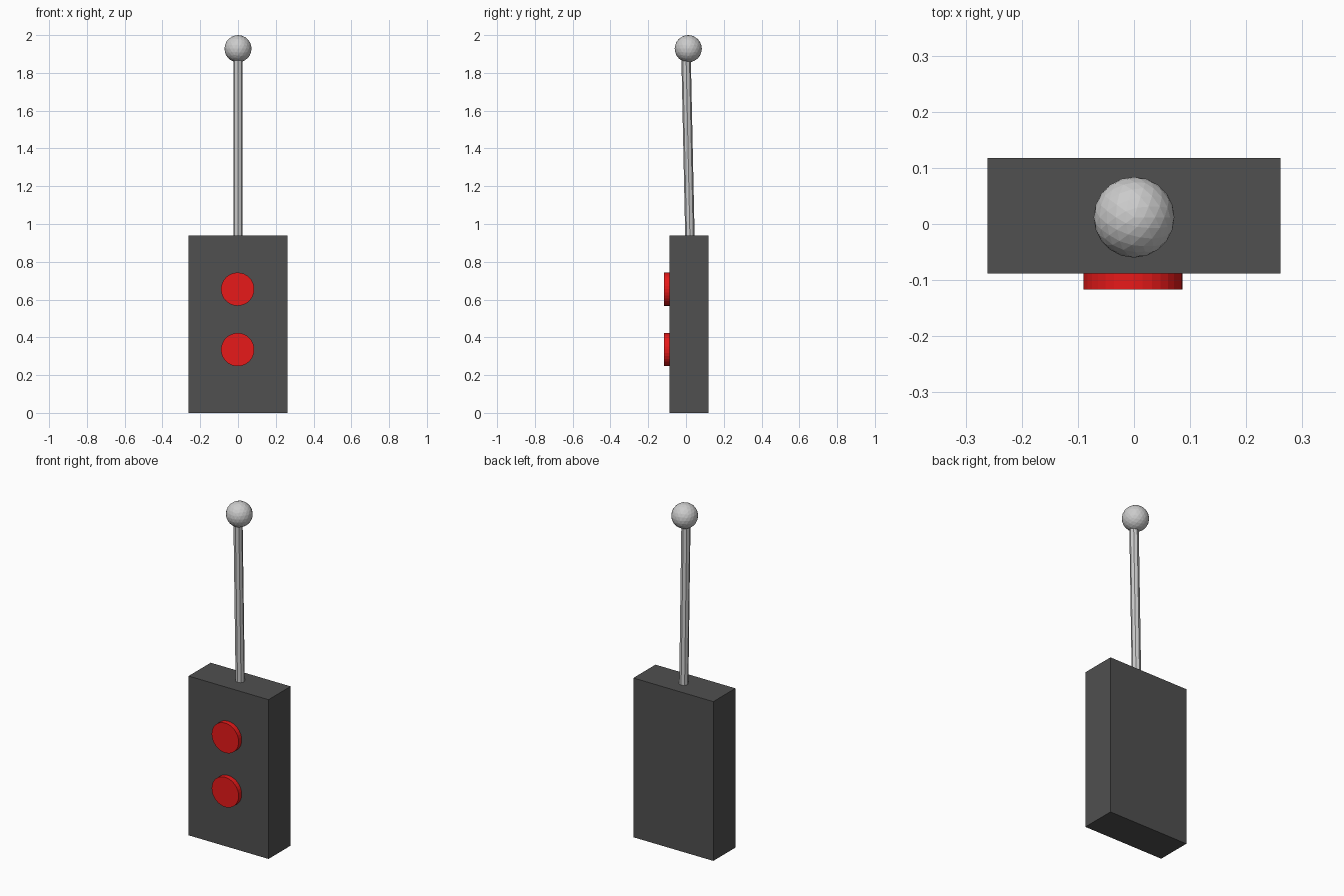
import bpy, math
from mathutils import Vector

if "Cube" in bpy.data.objects:
    bpy.data.objects.remove(bpy.data.objects["Cube"])


def material(name, color):
    m = bpy.data.materials.new(name)
    m.diffuse_color = (*color, 1)
    m.use_nodes = True
    m.node_tree.nodes["Principled BSDF"].inputs["Base Color"].default_value = m.diffuse_color
    return m


def finish(name, mat=None):
    obj = bpy.context.object
    obj.name = name
    if mat:
        obj.data.materials.append(mat)
    return obj


def rod(name, start, end, radius, sides, mat=None):
    a, b = Vector(start), Vector(end)
    bpy.ops.mesh.primitive_cylinder_add(
        vertices=sides, radius=radius, depth=(b - a).length, location=(a + b) / 2,
        rotation=(b - a).to_track_quat('Z', 'Y').to_euler())
    return finish(name, mat)


dark = material("dark_plastic", (0.08, 0.08, 0.08))
red = material("red_plastic", (0.8, 0.01, 0.01))

# Handset body
bpy.ops.mesh.primitive_cube_add(size=1, location=(0, 0.015, 0.47))
bpy.context.object.scale = (0.522, 0.206, 0.94)
bpy.ops.object.transform_apply(location=False, rotation=False, scale=True)
finish("body", dark)

# Two round push buttons on the front face
for label, z in (("upper_button", 0.655), ("lower_button", 0.335)):
    rod(label, (-0.002, -0.08, z), (-0.002, -0.117, z), 0.088, 32, red)

# Slightly leaning antenna with a ball tip
rod("antenna", (0, 0.021, 0.92), (0, 0.0, 1.9), 0.025, 8)
bpy.ops.mesh.primitive_ico_sphere_add(subdivisions=3, radius=0.072, location=(0, 0.012, 1.928))
finish("antenna_tip")
